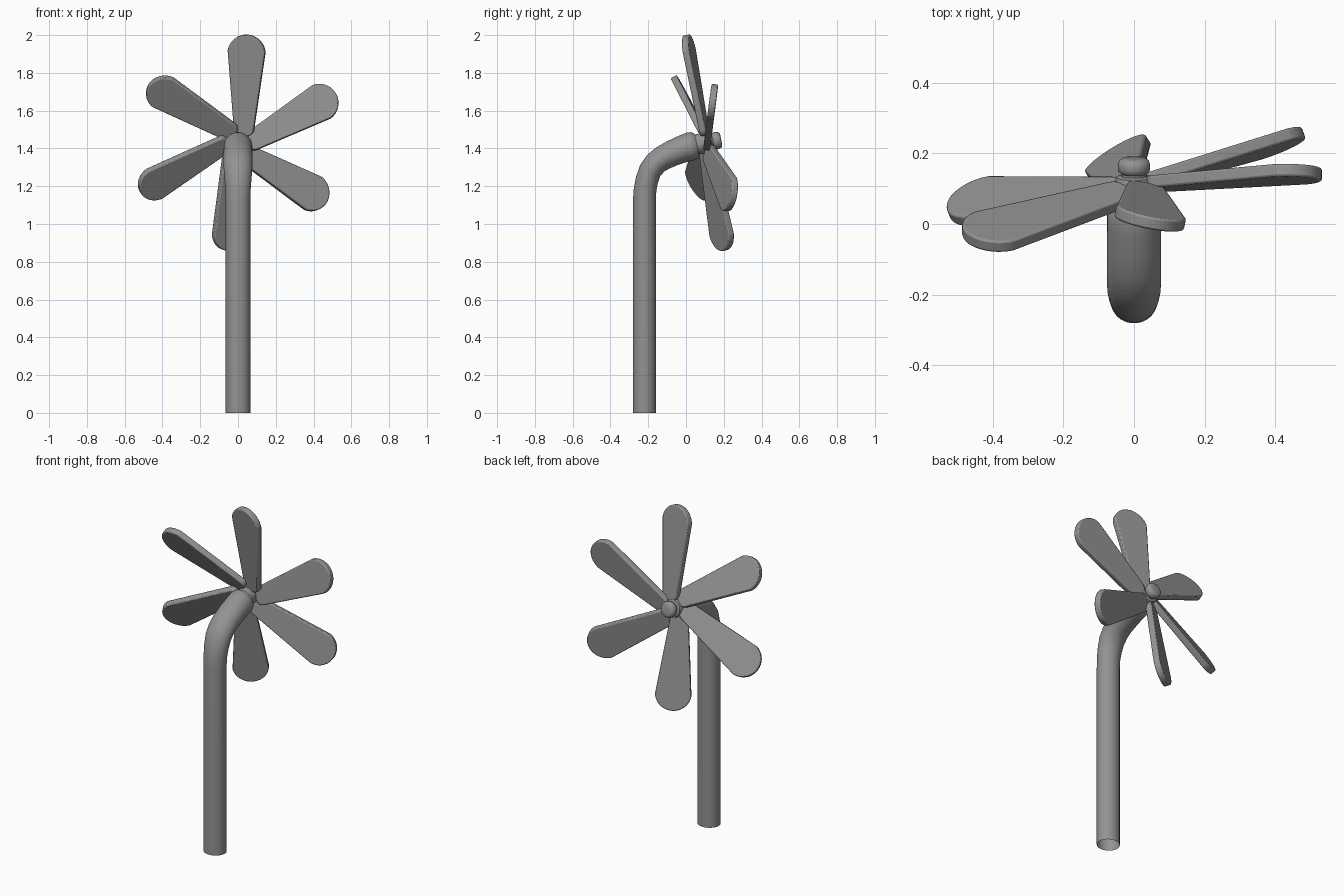
import bpy, bmesh, math
from mathutils import Vector

if "Cube" in bpy.data.objects:
    bpy.data.objects.remove(bpy.data.objects["Cube"])

grey = bpy.data.materials.new("dark_grey")
grey.diffuse_color = (.29, .29, .29, 1)
grey.use_nodes = True
grey.node_tree.nodes["Principled BSDF"].inputs["Base Color"].default_value = grey.diffuse_color


def make_object(name, bm, angle=35):
    bmesh.ops.recalc_face_normals(bm, faces=bm.faces)
    me = bpy.data.meshes.new(name)
    bm.to_mesh(me)
    bm.free()
    me.materials.append(grey)
    ob = bpy.data.objects.new(name, me)
    bpy.context.collection.objects.link(ob)
    bpy.ops.object.select_all(action='DESELECT')
    bpy.context.view_layer.objects.active = ob
    ob.select_set(True)
    bpy.ops.object.shade_smooth_by_angle(angle=math.radians(angle))
    return ob


def loft(bm, rings, cap_start=True):
    # Skin successive vertex rings and cap the ends
    for a, b in zip(rings, rings[1:]):
        for i in range(len(a)):
            j = (i + 1) % len(a)
            bm.faces.new((a[i], a[j], b[j], b[i]))
    if cap_start:
        bm.faces.new(rings[0])
    bm.faces.new(rings[-1])


SEG = 40
TAU = 2 * math.pi

# Bent pole, open at the foot: centre y, z, lean in degrees, x radius, depth radius
bm = bmesh.new()
path = [(-.22, 0, 0, .065, .061), (-.22, 1.12, 0, .065, .061),
        (-.217, 1.18, 5, .067, .060), (-.207, 1.233, 15, .071, .060),
        (-.190, 1.282, 29, .075, .061), (-.160, 1.322, 44, .077, .063),
        (-.122, 1.350, 57, .077, .066), (-.07, 1.376, 65, .077, .069),
        (-.01, 1.400, 71, .076, .073), (.025, 1.411, 75, .076, .076),
        (.045, 1.416, 77, .071, .072), (.058, 1.419, 78, .060, .060)]
rings = []
for y, z, lean, rx, rn in path:
    a = math.radians(lean)
    across = Vector((0, math.cos(a), -math.sin(a)))
    rings.append([bm.verts.new(Vector((0, y, z)) + Vector((1, 0, 0)) * rx * math.cos(t)
                               + across * rn * math.sin(t))
                  for t in (TAU * i / SEG for i in range(SEG))])
loft(bm, rings, cap_start=False)
make_object("bent_pole", bm, 40)

# Hub with rounded nose: radius, distance along the tilted axle
centre = Vector((0, .103, 1.43))
bm = bmesh.new()
profile = [(.054, -.055), (.054, .020), (.050, .030), (.036, .034), (.036, .040),
           (.043, .045), (.046, .054), (.046, .066), (.042, .078), (.033, .084), (.014, .085)]
axle = Vector((0, 1, .193)).normalized()
side = Vector((1, 0, 0))
up = side.cross(axle)
rings = [[bm.verts.new(centre + axle * d + (side * math.cos(t) + up * math.sin(t)) * r)
          for t in (TAU * i / SEG for i in range(SEG))] for r, d in profile]
loft(bm, rings)
make_object("hub", bm, 40)

# Rotor frame, tilted and slightly turned
n = Vector((-.18, 1, .193)).normalized()
U = (Vector((0, 0, 1)) - n * n.z).normalized()
R = n.cross(U)


def arc(cu, cv, r, a0, a1, steps):
    return [(cu + r * math.cos(math.radians(a0 + (a1 - a0) * i / steps)),
             cv + r * math.sin(math.radians(a0 + (a1 - a0) * i / steps)))
            for i in range(steps + 1)]


# Blade outline: round wide tip, narrower root with rounded corners
outline = (arc(.48, 0, .101, -83, 83, 24) + arc(.075, .017, .036, 97, 180, 6)
           + arc(.075, -.017, .036, 180, 263, 6))
THICK = .036
PITCH = math.radians(21)

# Six pitched blades
for k in range(6):
    th = math.radians(90 - 60 * k)
    e = R * math.cos(th) + U * math.sin(th)
    c = R * math.sin(th) - U * math.cos(th)
    w = c * math.cos(PITCH) - n * math.sin(PITCH)
    m = e.cross(w)
    origin = centre + c * .03
    bm = bmesh.new()
    rings = [[bm.verts.new(origin + e * u + w * v + m * s * THICK / 2)
              for u, v in outline] for s in (-1, 1)]
    loft(bm, rings)
    blade = make_object(f"blade_{k + 1}", bm, 35)
    bev = blade.modifiers.new("soft_rim", 'BEVEL')
    bev.width = .006
    bev.segments = 2
    bev.limit_method = 'ANGLE'
    bev.angle_limit = math.radians(50)
